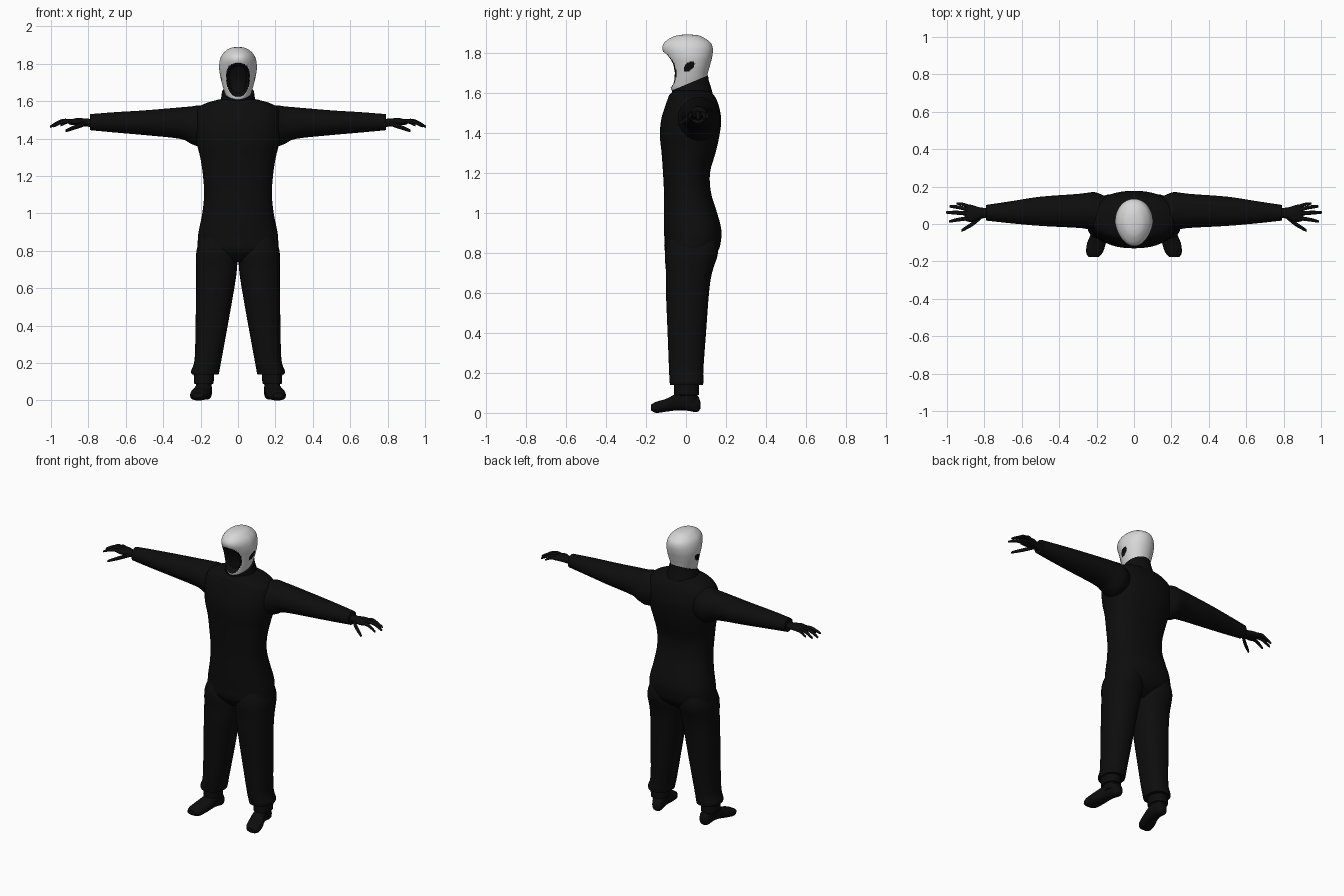
import bpy, bmesh, math
from mathutils import Vector as V

if "Cube" in bpy.data.objects:
    bpy.data.objects.remove(bpy.data.objects["Cube"])


def material(name, value):
    m = bpy.data.materials.new(name)
    m.diffuse_color = (value, value, value, 1)
    m.use_nodes = True
    m.node_tree.nodes["Principled BSDF"].inputs["Base Color"].default_value = m.diffuse_color
    return m


BLACK = material("black cloth", 0.004)
WHITE = material("pale grey", 0.68)


def smooth_rows(rows, steps):
    """Catmull-Rom interpolation of number rows."""
    out = []
    for i in range(len(rows) - 1):
        a, b, c, d = (rows[max(0, min(len(rows) - 1, i + k))] for k in (-1, 0, 1, 2))
        for s in range(steps):
            t = s / steps
            out.append([0.5 * (2 * q + (r - p) * t + (2 * p - 5 * q + 4 * r - w) * t * t
                               + (3 * q - p - 3 * r + w) * t ** 3)
                        for p, q, r, w in zip(a, b, c, d)])
    return out + [list(rows[-1])]


def ring(c, u, v, n, power=2.0):
    """Superellipse cross-section around c with half axes u and v."""
    pts = []
    for i in range(n):
        a = 2 * math.pi * i / n
        f = lambda t: math.copysign(abs(t) ** (2 / power), t)
        pts.append(V(c) + V(u) * f(math.cos(a)) + V(v) * f(math.sin(a)))
    return pts


def loft(name, rings, mirror=False, mats=(BLACK,), angle=40):
    bm = bmesh.new()
    loops = [[bm.verts.new(p) for p in r] for r in rings]
    n = len(loops[0])
    for a, b in zip(loops, loops[1:]):
        for i in range(n):
            j = (i + 1) % n
            bm.faces.new((a[i], a[j], b[j], b[i]))
    bm.faces.new(loops[0])
    bm.faces.new(loops[-1])
    bmesh.ops.recalc_face_normals(bm, faces=bm.faces)
    me = bpy.data.meshes.new(name)
    bm.to_mesh(me)
    bm.free()
    ob = bpy.data.objects.new(name, me)
    bpy.context.collection.objects.link(ob)
    for m in mats:
        me.materials.append(m)
    if mirror:
        ob.modifiers.new("mirror", 'MIRROR').use_clip = False
    bpy.ops.object.select_all(action='DESELECT')
    ob.select_set(True)
    bpy.context.view_layer.objects.active = ob
    bpy.ops.object.shade_smooth_by_angle(angle=math.radians(angle))
    return ob


def upright(rows, n=32, steps=4, power=2.3):
    """Rings from rows of (z, x min, x max, y front, y back)."""
    return [ring(((a + b) / 2, (f + k) / 2, z), ((b - a) / 2, 0, 0), (0, (k - f) / 2, 0), n, power)
            for z, a, b, f, k in smooth_rows(rows, steps)]


def sideways(rows, n=24, steps=4, power=2.0):
    """Rings from rows of (x, y centre, y half, z centre, z half)."""
    return [ring((x, y, z), (0, hy, 0), (0, 0, hz), n, power)
            for x, y, hy, z, hz in smooth_rows(rows, steps)]


# torso: z, half width, front, back
torso = [(0.74, .09, -.05, .08), (0.80, .205, -.103, .155), (0.87, .214, -.108, .176),
         (0.93, .205, -.11, .174), (1.0, .191, -.11, .155), (1.1, .181, -.11, .125),
         (1.2, .187, -.115, .12), (1.3, .202, -.122, .148), (1.38, .222, -.13, .166),
         (1.46, .232, -.125, .176), (1.53, .228, -.105, .165), (1.565, .212, -.092, .152),
         (1.59, .17, -.082, .137), (1.61, .10, -.06, .11)]
loft("torso", upright([(z, -w, w, f, b) for z, w, f, b in torso], n=48))

# slanted stand-up collar
loft("collar", [ring((0, cy, z), (w, 0, 0), (0, d, d * s), 40)
                for z, cy, w, d, s in ((1.56, .03, .11, .11, .1), (1.60, .025, .095, .10, .25),
                                       (1.625, .02, .089, .093, .4), (1.648, .02, .086, .09, .42),
                                       (1.648, .02, .078, .082, .42))])

# trouser legs with flared hem
loft("trouser_leg", upright([
    (.88, .03, .195, -.08, .15), (.80, .004, .222, -.105, .16), (.70, .006, .224, -.1, .13),
    (.60, .02, .224, -.1, .115), (.40, .055, .227, -.092, .1), (.22, .088, .232, -.085, .087),
    (.16, .099, .25, -.082, .087), (.14, .103, .247, -.08, .085)]), mirror=True)

# ankle cuffs
loft("ankle_cuff", upright([(.17, .128, .238, -.06, .066), (.09, .13, .235, -.06, .066),
                            (.088, .14, .225, -.05, .058), (.05, .145, .22, -.045, .055)],
                           steps=1), mirror=True)

# feet: y, x centre, half width, bottom, top
foot = [(.072, .172, .018, .022, .055), (.055, .173, .034, .004, .09), (0, .178, .038, .012, .11),
        (-.05, .186, .043, .012, .095), (-.1, .20, .05, .006, .07), (-.15, .211, .045, 0, .055),
        (-.176, .216, .028, .014, .04)]
loft("foot", [ring((x, y, (a + b) / 2), (w, 0, 0), (0, 0, (b - a) / 2), 24, 2.5)
              for y, x, w, a, b in smooth_rows(foot, 3)], mirror=True)

# sleeves
loft("sleeve", sideways([
    (.12, .05, .08, 1.47, .08), (.2, .063, .105, 1.468, .108), (.25, .07, .097, 1.472, .1),
    (.31, .07, .09, 1.483, .084), (.5, .068, .078, 1.485, .066), (.65, .063, .06, 1.487, .055),
    (.79, .06, .042, 1.488, .043)], n=32), mirror=True)

# palms
loft("palm", sideways([(.77, .06, .026, 1.482, .022), (.82, .058, .03, 1.487, .021),
                       (.86, .056, .044, 1.49, .02), (.895, .06, .046, 1.488, .014),
                       (.905, .06, .036, 1.487, .008)]), mirror=True)

# fingers and thumb: root, knuckle, tip, radius
fingers = {
    "little_finger": ((.87, .09, 1.489), (.91, .104, 1.49), (.945, .109, 1.472), .009),
    "ring_finger": ((.87, .072, 1.49), (.93, .088, 1.493), (.982, .094, 1.468), .0105),
    "middle_finger": ((.87, .054, 1.49), (.94, .06, 1.494), (.999, .062, 1.466), .011),
    "index_finger": ((.87, .032, 1.489), (.93, .025, 1.491), (.985, .014, 1.47), .0105),
    "thumb": ((.81, .045, 1.482), (.86, .003, 1.465), (.918, -.033, 1.443), .0125)}
for name, (a, b, c, r) in fingers.items():
    tip = V(c) + (V(c) - V(b)) * .06
    path = smooth_rows([(*a, r), (*b, r), (*c, r * .65), (*tip, r * .15)], 4)
    loft(name, [ring((x, y, z), (0, k, 0), (0, 0, k), 12) for x, y, z, k in path], mirror=True)

# hood: z, half width, front, back
hood = [(1.598, .045, -.062, .05), (1.62, .062, -.075, .08), (1.66, .076, -.077, .1),
        (1.70, .087, -.077, .11), (1.74, .096, -.086, .121), (1.78, .101, -.103, .131),
        (1.82, .097, -.118, .134), (1.85, .084, -.108, .122), (1.875, .058, -.073, .088),
        (1.886, .034, -.04, .058), (1.89, .008, -.005, .02)]
rings = upright([(z, -w, w, f, b) for z, w, f, b in hood], n=120, steps=8, power=2.1)


def opening(p):
    """Below 1 inside the face opening, which narrows to the chin."""
    w = .061 + .11 * (p.z - 1.71)
    return ((abs(p.x) / w) ** 2.5 + (abs(p.z - 1.714) / .09) ** 2.5) ** .4


for r in rings:
    for p in r:
        q = opening(p)
        if p.y < 0:
            p.x *= 1 - .12 * min(1, -p.y / .1)      # narrower towards the face
            if .94 < q < 1.06:                      # tidy the rim
                p.x /= q
                p.z = 1.714 + (p.z - 1.714) / q
            elif q < 1:                             # sunken face
                p.y += .03 * min(1, (1 - q) / .2)
head = loft("hood", rings, mats=(WHITE, BLACK), angle=35)
for f in head.data.polygons:
    c = f.center
    face = c.y < 0 and opening(c) < 1
    dy, dz = c.y - .016, c.z - 1.73
    ear = abs(c.x) > .05 and ((dy - dz * .5) / .024) ** 2 + (dz / .027) ** 2 < 1
    f.material_index = 1 if face or ear else 0
